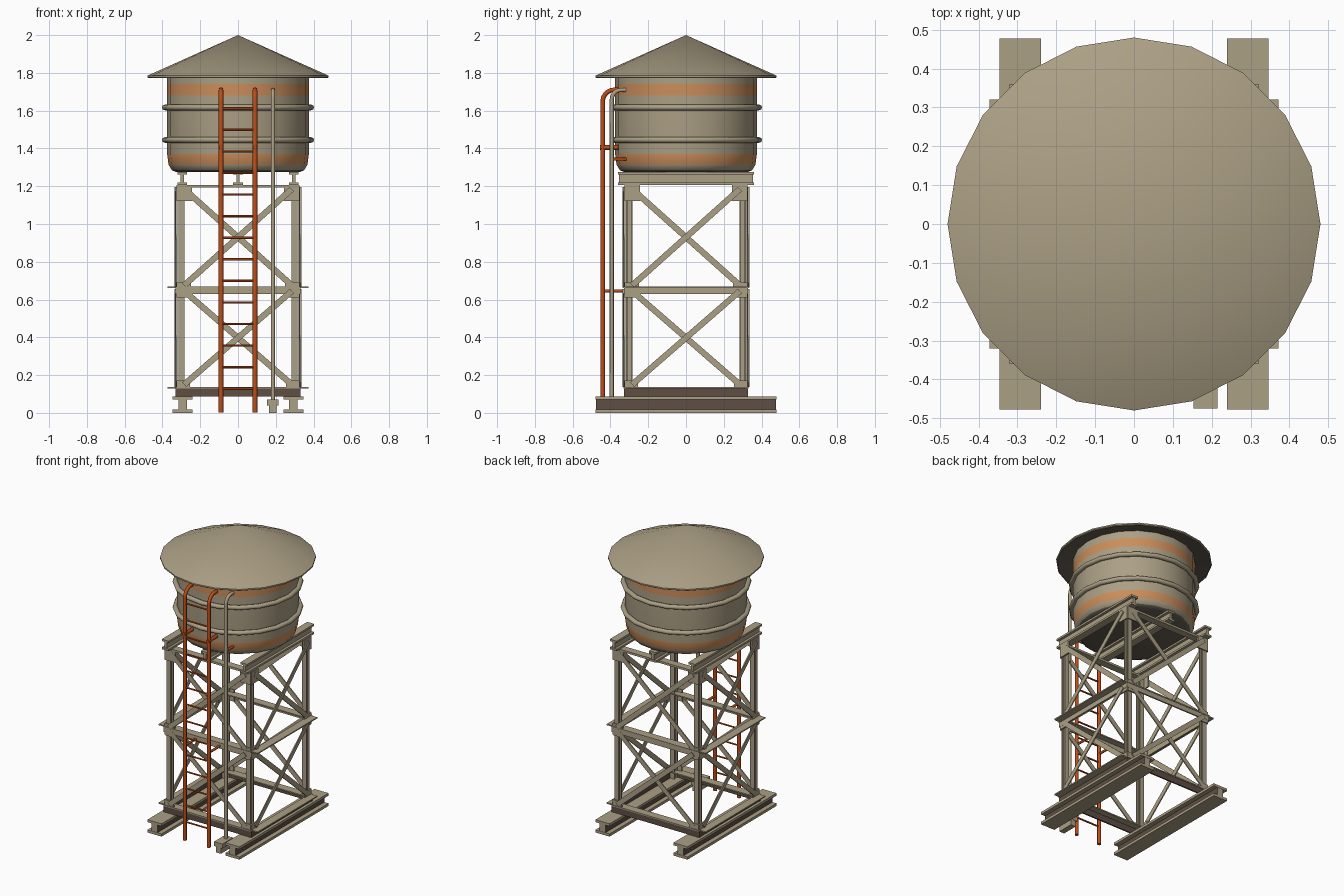
import bpy, bmesh, math
from mathutils import Vector, Matrix

if "Cube" in bpy.data.objects:
    bpy.data.objects.remove(bpy.data.objects["Cube"])


def material(name, rgb):
    m = bpy.data.materials.new(name)
    m.diffuse_color = (*rgb, 1)
    m.use_nodes = True
    m.node_tree.nodes["Principled BSDF"].inputs["Base Color"].default_value = m.diffuse_color
    return m


TAN = material("weathered_tan", (0.41, 0.35, 0.235))
STRIPE = material("faded_orange", (0.60, 0.27, 0.105))
RED = material("ladder_orange", (0.50, 0.075, 0.01))
DARK = material("dark_brown", (0.11, 0.077, 0.056))
SHADE = material("underside_brown", (0.13, 0.11, 0.085))


def finish(bm, name, mats, smooth=None):
    bmesh.ops.recalc_face_normals(bm, faces=bm.faces)
    me = bpy.data.meshes.new(name)
    bm.to_mesh(me)
    bm.free()
    for m in mats:
        me.materials.append(m)
    ob = bpy.data.objects.new(name, me)
    bpy.context.collection.objects.link(ob)
    if smooth:
        bpy.ops.object.select_all(action='DESELECT')
        ob.select_set(True)
        bpy.context.view_layer.objects.active = ob
        bpy.ops.object.shade_smooth_by_angle(angle=math.radians(smooth))
    return ob


def box(bm, x0, x1, y0, y1, z0, z1, mat=0):
    mx = Matrix.Translation(((x0 + x1) / 2, (y0 + y1) / 2, (z0 + z1) / 2))
    mx = mx @ Matrix.Diagonal((abs(x1 - x0), abs(y1 - y0), abs(z1 - z0), 1))
    r = bmesh.ops.create_cube(bm, size=1, matrix=mx)
    for f in {f for v in r['verts'] for f in v.link_faces}:
        f.material_index = mat


def lathe(name, profile, seg_mats, mats, sides=20, smooth=40, closed=False):
    bm = bmesh.new()
    rings = []
    for r, z in profile:
        if r == 0:
            rings.append([bm.verts.new((0, 0, z))] * sides)
        else:
            rings.append([bm.verts.new((r * math.cos(2 * math.pi * i / sides),
                                        r * math.sin(2 * math.pi * i / sides), z)) for i in range(sides)])
    pairs = list(zip(rings, rings[1:]))
    if closed:
        pairs.append((rings[-1], rings[0]))
    for k, (a, b) in enumerate(pairs):
        for i in range(sides):
            j = (i + 1) % sides
            f = bm.faces.new(list(dict.fromkeys((a[i], a[j], b[j], b[i]))))
            f.material_index = seg_mats[k]
    return finish(bm, name, mats, smooth)


def tube(bm, pts, r, n=8):
    # sweep a circle along a path lying in one x plane, or along a straight line
    pts = [Vector(p) for p in pts]
    rings = []
    for i, p in enumerate(pts):
        d = (pts[min(i + 1, len(pts) - 1)] - pts[max(i - 1, 0)]).normalized()
        u = Vector((0, 0, 1)) if abs(d.x) > 0.9 else Vector((1, 0, 0))
        v = d.cross(u)
        rings.append([bm.verts.new(p + r * (math.cos(t) * u + math.sin(t) * v))
                      for t in (2 * math.pi * k / n for k in range(n))])
    for a, b in zip(rings, rings[1:]):
        for k in range(n):
            bm.faces.new((a[k], a[(k + 1) % n], b[(k + 1) % n], b[k]))
    bm.faces.new(rings[0])
    bm.faces.new(rings[-1])


def hooked(x, y, z0, top, rad, y_end):
    arc = [(x, y + rad * (1 - math.cos(t)), top - rad + rad * math.sin(t))
           for t in (math.pi / 2 * k / 5 for k in range(6))]
    return [(x, y, z0)] + arc + [(x, y_end, top)]


# roof and tank
lathe("roof", [(0.37, 1.79), (0.474, 1.772), (0.48, 1.776), (0.48, 1.785), (0, 2.0)],
      [1, 0, 0, 0], [TAN, SHADE])
lathe("tank", [(0, 1.274), (0.325, 1.274), (0.35, 1.285), (0.368, 1.315), (0.375, 1.37),
               (0.375, 1.68), (0.375, 1.74), (0.375, 1.80)],
      [2, 2, 0, 1, 0, 1, 0], [TAN, STRIPE, SHADE])
for name, z in (("lower_hoop", 1.445), ("upper_hoop", 1.617)):
    lathe(name, [(0.386 + 0.017 * math.cos(a), z + 0.015 * math.sin(a))
                 for a in (math.pi / 4 * k for k in range(8))], [0] * 8, [TAN], closed=True, smooth=50)

# ground I-beams
for s, side in ((-1, "left"), (1, "right")):
    bm = bmesh.new()
    c = s * 0.293
    box(bm, c - 0.053, c + 0.053, -0.478, 0.478, 0, 0.018)
    box(bm, c - 0.022, c + 0.022, -0.476, 0.476, 0.018, 0.07, 1)
    box(bm, c - 0.053, c + 0.053, -0.478, 0.478, 0.07, 0.087)
    for f in bm.faces:
        if abs(f.normal.y) > 0.9:
            f.material_index = 0
    finish(bm, side + "_ground_beam", [TAN, DARK])

# I-beams carrying the tank
for x, name in ((-0.295, "left"), (0, "middle"), (0.295, "right")):
    bm = bmesh.new()
    box(bm, x - 0.026, x + 0.026, -0.36, 0.36, 1.262, 1.275)
    box(bm, x - 0.009, x + 0.009, -0.355, 0.355, 1.22, 1.262)
    box(bm, x - 0.026, x + 0.026, -0.36, 0.36, 1.207, 1.22)
    finish(bm, name + "_tank_beam", [TAN])

# H-section legs
for sx in (-1, 1):
    for sy in (-1, 1):
        bm = bmesh.new()
        x, y = sx * 0.3, sy * 0.3
        for d in (-0.014, 0.014):
            box(bm, x - 0.016, x + 0.016, y + d - 0.004, y + d + 0.004, 0.087, 1.207)
        box(bm, x - 0.005, x + 0.005, y - 0.01, y + 0.01, 0.087, 1.207)
        finish(bm, f"{'front' if sy < 0 else 'back'}_{'left' if sx < 0 else 'right'}_leg", [TAN])

# horizontal angle beams: lower (dark web) and middle, plus top plates
for z0, z1, m, level in ((0.087, 0.128, 1, "lower"), (0.63, 0.662, 0, "middle")):
    for s in (-1, 1):
        bm = bmesh.new()
        box(bm, -0.33, 0.33, s * 0.317, s * 0.327, z0, z1, m)
        box(bm, -0.33, 0.33, s * 0.275, s * 0.33, z1, z1 + 0.008)
        finish(bm, f"{level}_{'front' if s < 0 else 'back'}_tie", [TAN, DARK])
        bm = bmesh.new()
        box(bm, s * 0.317, s * 0.327, -0.32, 0.32, z0, z1, m)
        box(bm, s * 0.317, s * 0.372, -0.32, 0.32, z1, z1 + 0.008)
        finish(bm, f"{level}_{'left' if s < 0 else 'right'}_tie", [TAN, DARK])
for s, name in ((-1, "front"), (1, "back")):
    bm = bmesh.new()
    box(bm, -0.32, 0.32, s * 0.275, s * 0.325, 1.193, 1.207)
    finish(bm, name + "_top_plate", [TAN])

# cross braces and gusset plates, the same for each of the four faces
for k, face in enumerate(("front", "right", "back", "left")):
    bm = bmesh.new()
    for zlo, zhi in ((0.15, 0.645), (0.675, 1.185)):
        for s in (-1, 1):
            run, rise = 0.57 * s, zhi - zlo
            mx = (Matrix.Translation((0, -0.328 - 0.004 * s, (zlo + zhi) / 2))
                  @ Matrix.Rotation(-math.atan2(rise, run), 4, 'Y')
                  @ Matrix.Diagonal((math.hypot(run, rise), 0.007, 0.032, 1)))
            bmesh.ops.create_cube(bm, size=1, matrix=mx)
    for zlo, zhi, inner in ((0.13, 0.172, 0.255), (0.61, 0.69, 0.25), (1.122, 1.207, 0.243)):
        for s in (-1, 1):
            box(bm, s * inner, s * 0.322, -0.326, -0.316, zlo, zhi)
    bmesh.ops.rotate(bm, verts=bm.verts, matrix=Matrix.Rotation(k * math.pi / 2, 3, 'Z'))
    finish(bm, face + "_bracing", [TAN])

# ladder: rails, rungs and stand-off brackets
bm = bmesh.new()
for s in (-1, 1):
    tube(bm, hooked(s * 0.09, -0.441, 0.003, 1.71, 0.06, -0.355), 0.012)
    tube(bm, [(s * 0.09, -0.455, 1.405), (s * 0.09, -0.355, 1.405)], 0.012)
    tube(bm, [(s * 0.09, -0.44, 0.645), (s * 0.09, -0.32, 0.645)], 0.008)
for i in range(14):
    z = 0.128 + i * 0.1142
    tube(bm, [(-0.09, -0.441, z), (0.09, -0.441, z)], 0.006, 6)
finish(bm, "ladder", [RED], 50)

# water pipe with bracket and foot
bm = bmesh.new()
tube(bm, hooked(0.185, -0.393, 0.05, 1.71, 0.05, -0.318), 0.011)
finish(bm, "water_pipe", [TAN], 50)
bm = bmesh.new()
tube(bm, [(0.185, -0.40, 1.343), (0.185, -0.315, 1.343)], 0.008)
finish(bm, "pipe_bracket", [RED], 50)
bm = bmesh.new()
box(bm, 0.153, 0.215, -0.475, -0.36, 0.04, 0.07)
box(bm, 0.165, 0.203, -0.473, -0.362, 0, 0.04)
finish(bm, "pipe_foot", [TAN])
